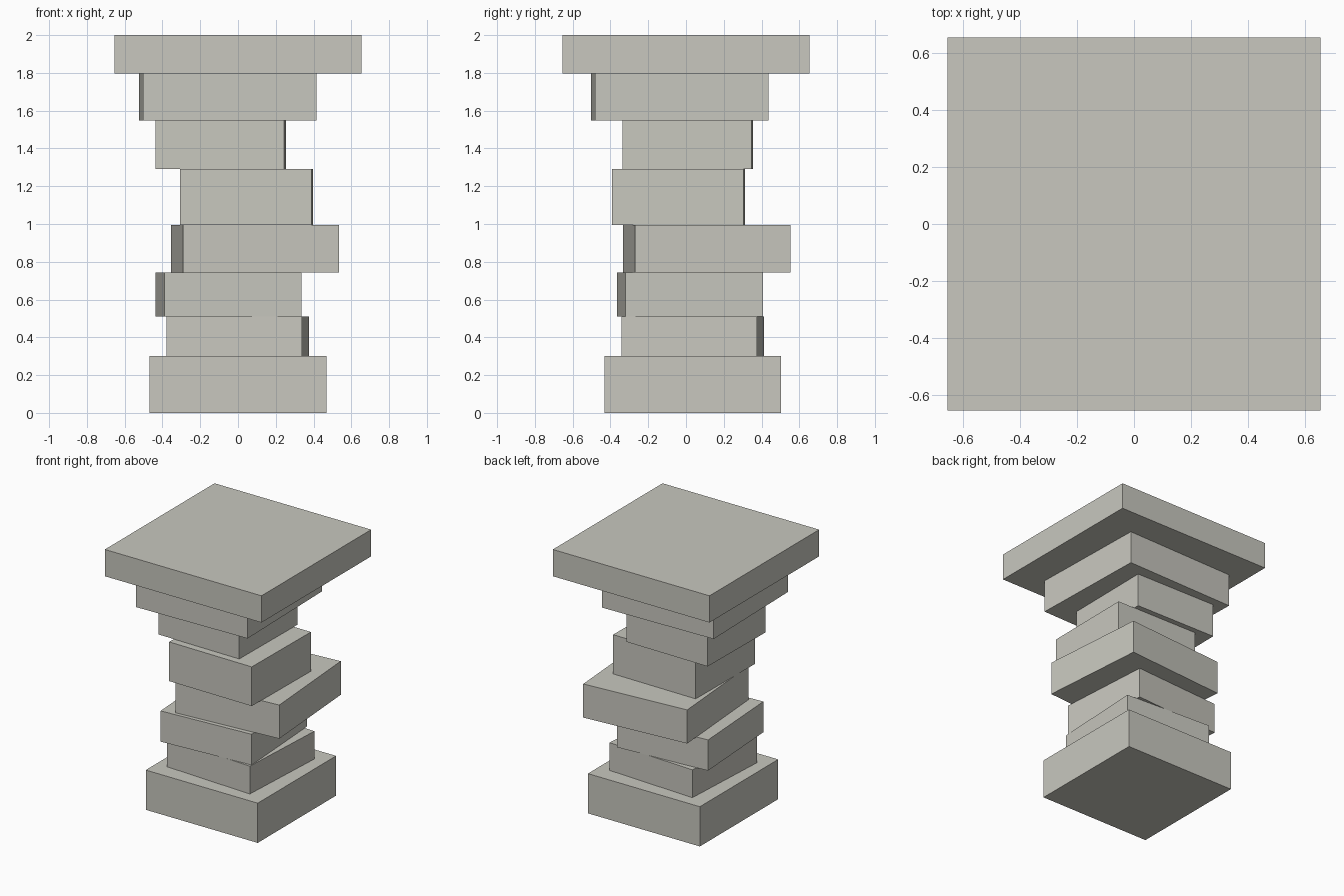
import bpy, math

if "Cube" in bpy.data.objects:
    bpy.data.objects.remove(bpy.data.objects["Cube"])

stone = bpy.data.materials.new("warm_grey_stone")
stone.diffuse_color = (0.58, 0.575, 0.52, 1.0)
stone.use_nodes = True
stone.node_tree.nodes["Principled BSDF"].inputs["Base Color"].default_value = stone.diffuse_color


def slab(name, x, y, z0, z1, side, turn=0.0):
    """Square block between two heights, turned about the vertical (degrees)."""
    bpy.ops.mesh.primitive_cube_add(size=1, location=(x, y, (z0 + z1) / 2),
                                    rotation=(0, 0, math.radians(turn)))
    ob = bpy.context.object
    ob.name = name
    ob.scale = (side, side, z1 - z0)
    ob.data.materials.append(stone)


# Base, six loosely stacked blocks, and the wide cap: x, y, top height, side, turn
blocks = [
    ("base_block",    0.000,  0.035, 0.300, 0.935,  0.0),
    ("stack_block_1", -0.002, 0.035, 0.510, 0.718, -2.95),
    ("stack_block_2", -0.050, 0.021, 0.742, 0.729,  3.7),
    ("stack_block_3", 0.090,  0.111, 0.996, 0.826,  4.4),
    ("stack_block_4", 0.045, -0.040, 1.292, 0.695, -0.65),
    ("stack_block_5", -0.092, 0.010, 1.548, 0.682, -0.7),
    ("stack_block_6", -0.053, -0.032, 1.798, 0.919, 1.3),
    ("cap_slab",      0.000,  0.000, 2.000, 1.308,  0.0),
]
bottom = 0.0
for name, x, y, top, side, turn in blocks:
    slab(name, x, y, bottom, top, side, turn)
    bottom = top
